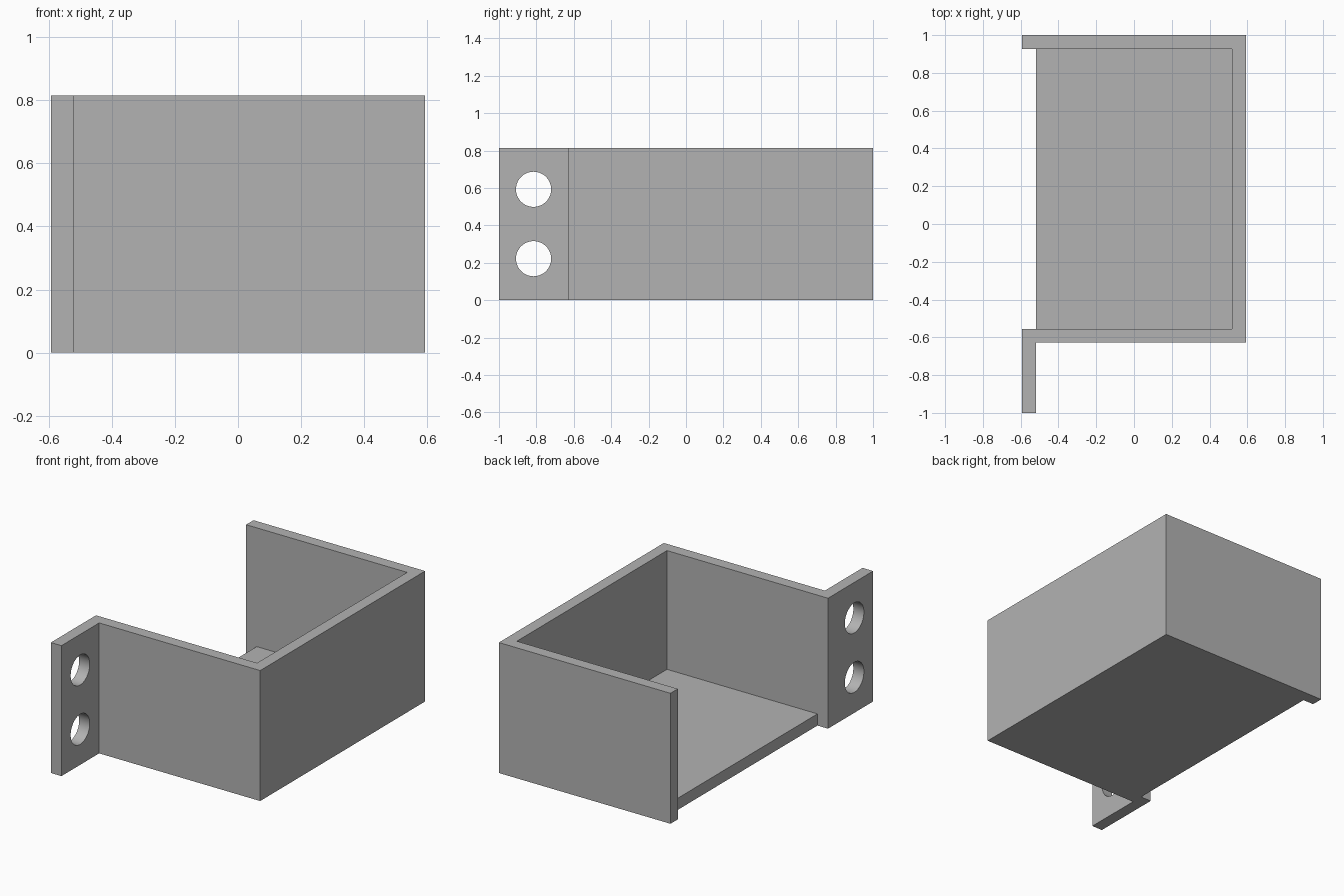
import bpy
import bmesh
import math

cube = bpy.data.objects.get("Cube")
if cube:
    bpy.data.objects.remove(cube, do_unlink=True)

HALF_X, HEIGHT, T = 0.593, 0.815, 0.073
FRONT = -0.628            # outer face of the front wall

grey = bpy.data.materials.new("plain grey")
grey.use_nodes = True
colour = (0.45, 0.45, 0.45, 1)
grey.diffuse_color = colour
grey.node_tree.nodes["Principled BSDF"].inputs["Base Color"].default_value = colour


def extrude_outline(name, outline, height):
    """Raise a closed xy outline from the ground to the given height."""
    mesh = bpy.data.meshes.new(name)
    bm = bmesh.new()
    base = bm.faces.new([bm.verts.new((x, y, 0)) for x, y in outline])
    raised = bmesh.ops.extrude_face_region(bm, geom=[base], use_keep_orig=True)
    top = [v for v in raised["geom"] if isinstance(v, bmesh.types.BMVert)]
    bmesh.ops.translate(bm, verts=top, vec=(0, 0, height))
    bmesh.ops.recalc_face_normals(bm, faces=bm.faces)
    bm.to_mesh(mesh)
    bm.free()
    obj = bpy.data.objects.new(name, mesh)
    bpy.context.collection.objects.link(obj)
    mesh.materials.append(grey)
    return obj


def cut(obj, cutter):
    mod = obj.modifiers.new("bolt hole", "BOOLEAN")
    mod.operation = "DIFFERENCE"
    mod.solver = "EXACT"
    mod.object = cutter
    bpy.context.view_layer.objects.active = obj
    bpy.ops.object.modifier_apply(modifier=mod.name)
    bpy.data.objects.remove(cutter, do_unlink=True)


# Continuous bent wall: mounting flange, front, side and back
inner = HALF_X - T
wall = extrude_outline("bracket_wall", [
    (-HALF_X, -1), (-inner, -1), (-inner, FRONT), (HALF_X, FRONT),
    (HALF_X, 1), (-HALF_X, 1), (-HALF_X, 1 - T), (inner, 1 - T),
    (inner, FRONT + T), (-HALF_X, FRONT + T)], HEIGHT)

# Two bolt holes through the flange
for z in (0.222, 0.593):
    bpy.ops.mesh.primitive_cylinder_add(
        vertices=64, radius=0.094, depth=0.3,
        location=(-HALF_X + T / 2, -0.815, z), rotation=(0, math.pi / 2, 0))
    drill = bpy.context.object
    drill.hide_render = True
    drill.data.materials.append(grey)
    cut(wall, drill)

# Floor plate between the walls
floor = extrude_outline("floor_plate", [
    (-inner, FRONT + T), (inner, FRONT + T),
    (inner, 1 - T), (-inner, 1 - T)], T)

# Smooth hole walls, crisp edges
bpy.ops.object.select_all(action="DESELECT")
wall.select_set(True)
bpy.context.view_layer.objects.active = wall
bpy.ops.object.shade_smooth_by_angle(angle=math.radians(30))
